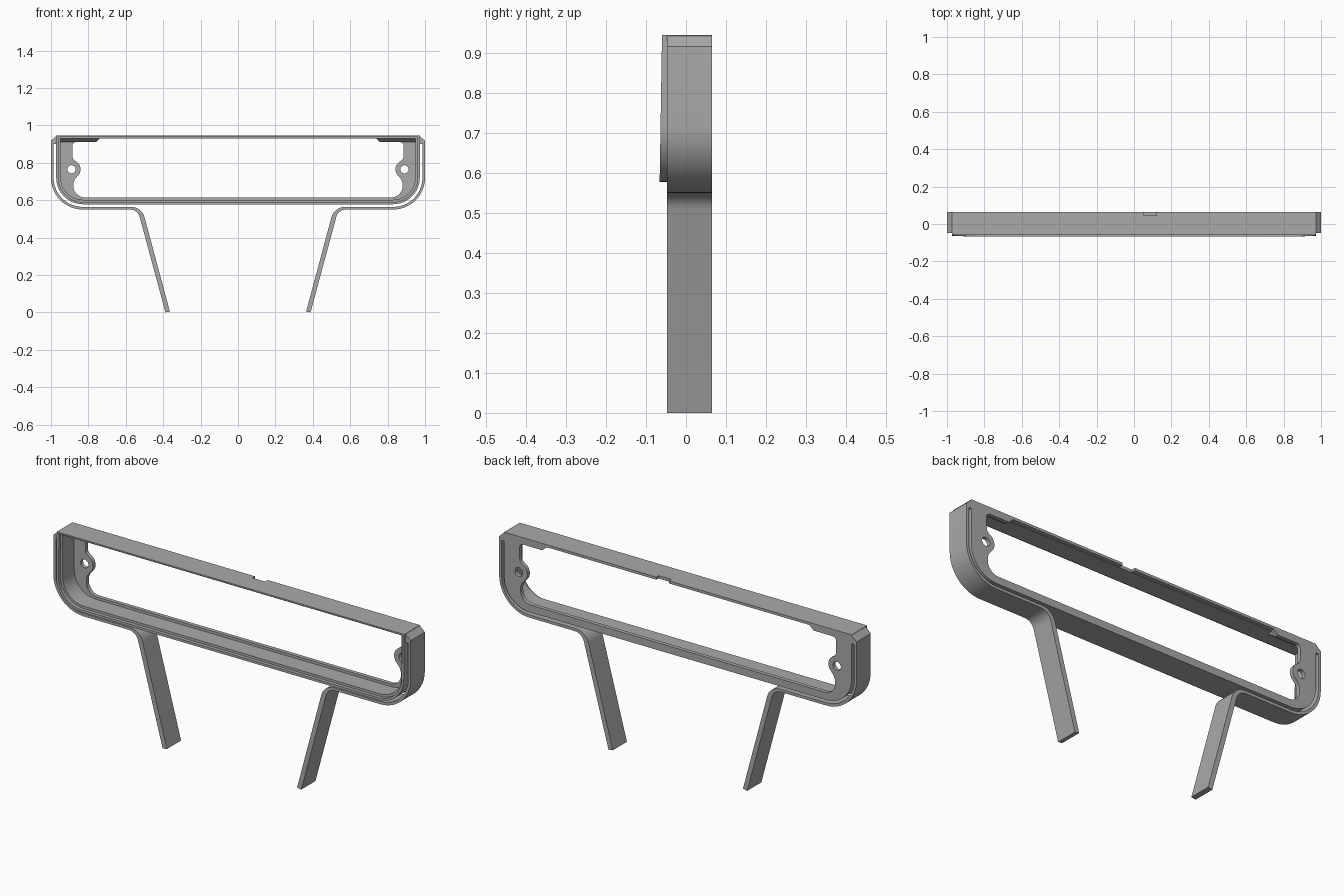
import bpy, bmesh
from math import sin, cos, radians, pi

if "Cube" in bpy.data.objects:
    bpy.data.objects.remove(bpy.data.objects["Cube"], do_unlink=True)

grey = bpy.data.materials.new("plain grey")
grey.use_nodes = True
COLOR = (0.40, 0.40, 0.40, 1)
grey.diffuse_color = COLOR
grey.node_tree.nodes["Principled BSDF"].inputs["Base Color"].default_value = COLOR


def arc(cx, cz, r, a0, a1, n=12):
    angles = [radians(a0 + (a1 - a0) * i / n) for i in range(n + 1)]
    return [(cx + r * cos(a), cz + r * sin(a)) for a in angles]


def mirrored(half):
    """Close a right-hand path with its left-hand mirror."""
    return half + [(-x, z) for x, z in reversed(half)]


def plate(name, loops, y0, y1):
    """Extrude x-z outlines (the first is the edge, the rest holes) from y0 to y1."""
    cu = bpy.data.curves.new(name, 'CURVE')
    cu.dimensions = '2D'
    cu.fill_mode = 'BOTH'
    cu.extrude = (y1 - y0) / 2
    for loop in loops:
        sp = cu.splines.new('POLY')
        sp.points.add(len(loop) - 1)
        for p, (x, z) in zip(sp.points, loop):
            p.co = (x, z, 0, 1)
        sp.use_cyclic_u = True
    tmp = bpy.data.objects.new(name + "_outline", cu)
    bpy.context.collection.objects.link(tmp)
    bpy.context.view_layer.update()
    me = bpy.data.meshes.new_from_object(
        tmp.evaluated_get(bpy.context.evaluated_depsgraph_get()))
    bpy.data.objects.remove(tmp, do_unlink=True)
    mid = (y0 + y1) / 2
    for v in me.vertices:
        x, z, d = v.co
        v.co = (x, mid - d, z)
    return finish(name, me)


def finish(name, me):
    bm = bmesh.new()
    bm.from_mesh(me)
    bmesh.ops.remove_doubles(bm, verts=bm.verts, dist=1e-5)
    bmesh.ops.recalc_face_normals(bm, faces=bm.faces)
    bm.to_mesh(me)
    bm.free()
    me.name = name
    me.materials.clear()
    me.materials.append(grey)
    ob = bpy.data.objects.new(name, me)
    bpy.context.collection.objects.link(ob)
    bpy.ops.object.select_all(action='DESELECT')
    ob.select_set(True)
    bpy.context.view_layer.objects.active = ob
    bpy.ops.object.shade_smooth_by_angle(angle=radians(30))
    return ob


TOP, BACK = 0.945, 0.065
CX, CZ = 0.83, 0.72          # centre of the rounded lower corners


def tray(r, top):
    """Outline with a flat top and rounded lower corners."""
    return mirrored([(CX + r, top)] + arc(CX, CZ, r, 0, -90))


# Frame wall and its thinner front lip, which leans forward towards the bottom
plate("frame_wall", [tray(0.142, TOP), tray(0.118, 0.93)], -0.048, 0.045)
lip = plate("front_lip", [tray(0.142, TOP), tray(0.130, 0.938)], -0.06, -0.048)
for v in lip.data.vertices:
    if v.co.y < -0.055:
        v.co.y -= 0.006 * (TOP - v.co.z) / 0.37

# Back flange: one open ring, split at the top by a notch, with screw ears
opening = mirrored(
    [(0.735, 0.932), (0.76, 0.91)] + arc(0.866, 0.89, 0.02, 90, 0, 6)
    + [(0.886, 0.84), (0.883, 0.822), (0.872, 0.81)]
    + arc(0.89, 0.765, 0.048, 130, 230)
    + [(0.872, 0.712), (0.879, 0.695)] + arc(0.82, 0.675, 0.06, 0, -90))
outer = tray(0.142, TOP)
ring = ([(0.12, TOP)] + outer + [(0.05, TOP), (0.05, 0.932)]
        + opening[::-1] + [(0.12, 0.932)])
holes = [arc(s * 0.89, 0.765, 0.022, 0, 345, 23) for s in (1, -1)]
plate("back_flange", [ring] + holes, 0.045, BACK)

# Strap, corner block and leg on each side
strap = ([(0.965, TOP), (0.97, TOP), (1.0, 0.917)]
         + arc(CX, CZ, 0.17, 0, -90)
         + arc(0.577, 0.497, 0.053, 90, 165, 8)
         + [(0.388, 0.0), (0.364, 0.004)]
         + arc(0.572, 0.489, 0.075, 165, 90, 8)
         + arc(CX, CZ, 0.156, -90, 0)
         + [(0.986, 0.90), (0.965, 0.90)])
for side, s in (("left", 1), ("right", -1)):
    plate(side + "_strap_and_leg", [[(s * x, z) for x, z in strap]], -0.048, BACK)

    # Sloped brace under the top wall, behind the upper corner
    bm = bmesh.new()
    ends = []
    for x_low, x_high in ((0.948, 0.948), (0.76, 0.737)):
        ends.append([bm.verts.new((s * x, y, z)) for x, y, z in (
            (x_low, 0.045, 0.91), (x_high, 0.045, 0.931), (x_high, 0.015, 0.931))])
    bm.faces.new(ends[0])
    bm.faces.new(ends[1])
    for i in range(3):
        j = (i + 1) % 3
        bm.faces.new((ends[0][i], ends[0][j], ends[1][j], ends[1][i]))
    me = bpy.data.meshes.new(side + "_brace")
    bm.to_mesh(me)
    bm.free()
    finish(side + "_corner_brace", me)
